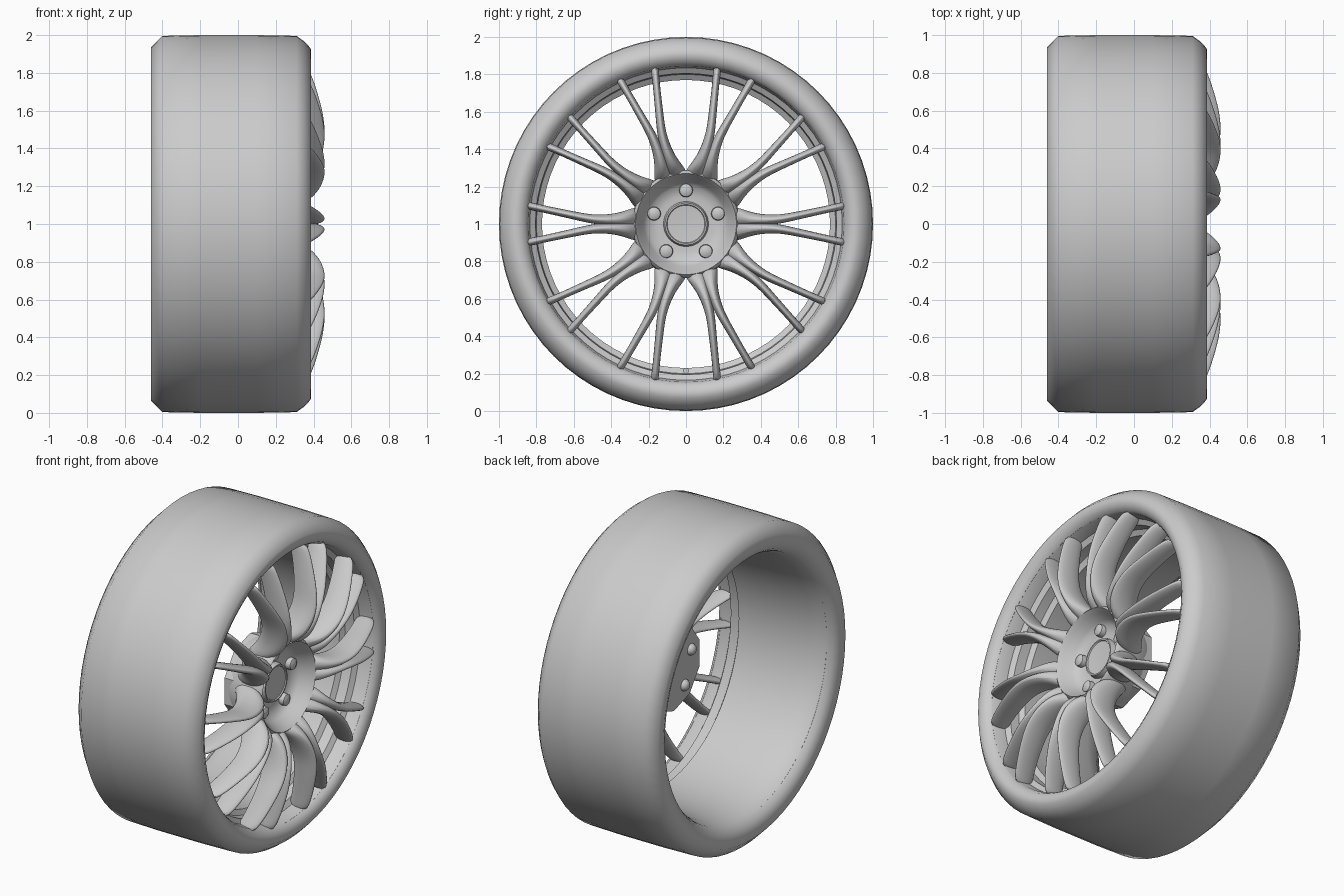
import bpy, bmesh
from math import sin, cos, pi, radians
from mathutils import Vector

if "Cube" in bpy.data.objects:
    bpy.data.objects.remove(bpy.data.objects["Cube"])


def finish(bm, name, angle=50, subdiv=0):
    bmesh.ops.remove_doubles(bm, verts=bm.verts, dist=0.0005)
    bmesh.ops.recalc_face_normals(bm, faces=bm.faces)
    me = bpy.data.meshes.new(name)
    bm.to_mesh(me)
    bm.free()
    ob = bpy.data.objects.new(name, me)
    bpy.context.collection.objects.link(ob)
    bpy.ops.object.select_all(action='DESELECT')
    ob.select_set(True)
    bpy.context.view_layer.objects.active = ob
    bpy.ops.object.shade_smooth_by_angle(angle=radians(angle))
    if subdiv:
        m = ob.modifiers.new("smooth", 'SUBSURF')
        m.levels = m.render_levels = subdiv
    return ob


def bridge(bm, rings, closed_rings=False):
    n = len(rings[0])
    pairs = list(zip(rings, rings[1:]))
    if closed_rings:
        pairs.append((rings[-1], rings[0]))
    for a, b in pairs:
        for i in range(n):
            j = (i + 1) % n
            bm.faces.new((a[i], a[j], b[j], b[i]))


def lathe(bm, profile, segs, centre=(0, 1.0), phase=0, closed=False):
    """Turn an (x, radius) profile about an axis parallel to x."""
    rings = []
    for x, r in profile:
        rings.append([bm.verts.new((x, centre[0] + r * cos(phase + 2 * pi * i / segs),
                                    centre[1] + r * sin(phase + 2 * pi * i / segs)))
                      for i in range(segs)])
    bridge(bm, rings, closed)
    if not closed:
        for ring, (x, r) in ((rings[0], profile[0]), (rings[-1], profile[-1])):
            bm.faces.new(ring)


# Tyre: broad tread, chamfered shoulders, rolled sidewalls
bm = bmesh.new()
lathe(bm, [(-0.40, 0.996), (-0.2, 1), (0.1, 1), (0.31, 0.996), (0.35, 0.967), (0.385, 0.93),
           (0.387, 0.895), (0.37, 0.862), (0.35, 0.85), (0.30, 0.87), (-0.36, 0.87),
           (-0.41, 0.82), (-0.44, 0.84), (-0.458, 0.88), (-0.46, 0.935)], 72, closed=True)
finish(bm, "tyre")

# Rim barrel: stepped front lip, smooth flare at the back
bm = bmesh.new()
lathe(bm, [(0.365, 0.86), (0.34, 0.845), (0.27, 0.835), (0.25, 0.805), (0.19, 0.80),
           (0.17, 0.77), (0.0, 0.77), (-0.2, 0.78), (-0.32, 0.795), (-0.40, 0.815),
           (-0.435, 0.845), (-0.38, 0.865), (0.30, 0.865)], 72, closed=True)
finish(bm, "rim_barrel", 35)

# Y spokes: ten forked pairs; columns are radius, side offset, half width, front x, back x
arm = [(0.21, 0.028, 0.042, 0.26, 0.13), (0.27, 0.038, 0.054, 0.355, 0.17),
       (0.32, 0.027, 0.042, 0.412, 0.22), (0.40, 0.021, 0.029, 0.446, 0.27),
       (0.50, 0.024, 0.023, 0.459, 0.30), (0.60, 0.046, 0.021, 0.449, 0.30),
       (0.72, 0.071, 0.019, 0.415, 0.28), (0.80, 0.089, 0.019, 0.387, 0.26),
       (0.86, 0.101, 0.022, 0.355, 0.24)]
section = [(cos(a), sin(a)) for a in [pi / 8 + k * pi / 4 for k in range(8)]]
bm = bmesh.new()
for k in range(10):
    a = k * pi / 5
    radial, side = Vector((0, cos(a), sin(a))), Vector((0, -sin(a), cos(a)))
    for s in (-1, 1):
        rings = []
        for r, off, w, front, back in arm:
            c = Vector(((front + back) / 2, 0, 1)) + radial * r + side * (s * off)
            d = (front - back) / 2
            rings.append([bm.verts.new(c + side * (u * w * 1.15) + Vector((v * d * 1.15, 0, 0)))
                          for u, v in section])
        bridge(bm, rings)
        bm.faces.new(rings[0])
        bm.faces.new(rings[-1])
finish(bm, "spokes", 60, 2)

# Hub: dished front blending into the spoke roots
bm = bmesh.new()
lathe(bm, [(0.10, 0.10), (0.10, 0.25), (0.16, 0.275), (0.26, 0.29), (0.34, 0.285),
           (0.355, 0.27), (0.325, 0.25), (0.275, 0.225), (0.245, 0.20), (0.235, 0.15),
           (0.235, 0.10)], 50, closed=True)
finish(bm, "hub", 60)

# Mounting plate behind the hub
bm = bmesh.new()
lathe(bm, [(0.085, 0.27), (0.15, 0.27)], 10, phase=pi / 10)
finish(bm, "mounting_plate", 20)

# Centre cap with a shallow dish
bm = bmesh.new()
lathe(bm, [(0.12, 0.125), (0.24, 0.12), (0.268, 0.112), (0.268, 0.104), (0.262, 0.10),
           (0.258, 0.05), (0.257, 0.002)], 40)
finish(bm, "centre_cap", 40)

# Five wheel bolts, domed at both ends
bm = bmesh.new()
for k in range(5):
    a = pi / 2 + k * 2 * pi / 5
    lathe(bm, [(0.055, 0.008), (0.062, 0.025), (0.08, 0.036), (0.25, 0.037), (0.268, 0.034),
               (0.275, 0.02), (0.277, 0.004)], 16, (0.18 * cos(a), 1 + 0.18 * sin(a)))
finish(bm, "wheel_bolts", 50)

# Tyre valve at the bottom of the barrel
bpy.ops.mesh.primitive_cylinder_add(vertices=12, radius=0.016, depth=0.09,
                                    location=(0.24, 0, 0.215), rotation=(0, pi / 2, 0))
bpy.context.object.name = "valve_stem"
bpy.ops.object.shade_smooth_by_angle(angle=radians(40))
